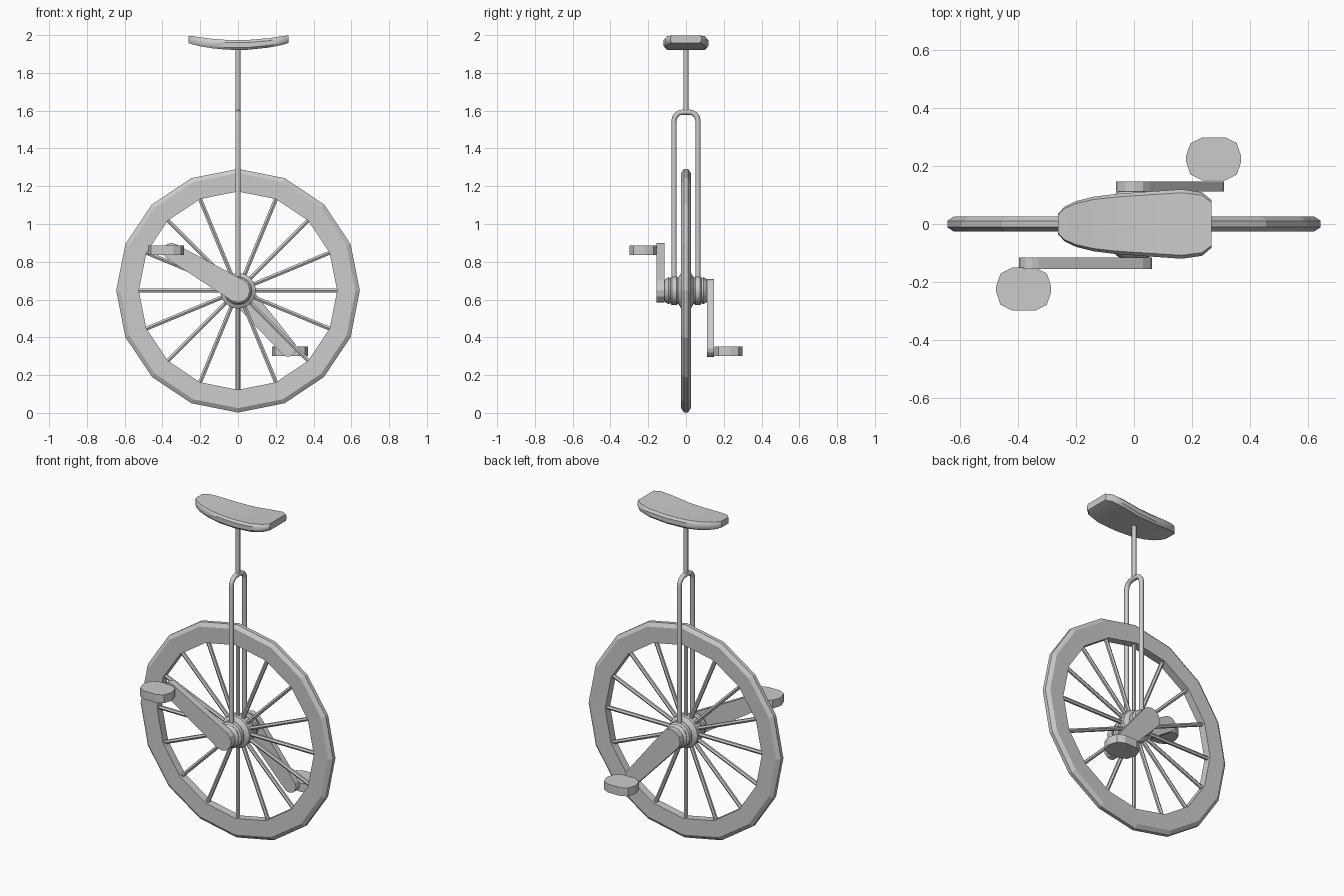
import bpy, bmesh
from math import cos, sin, pi, radians
from mathutils import Vector

if "Cube" in bpy.data.objects:
    bpy.data.objects.remove(bpy.data.objects["Cube"])

C = Vector((0, 0, 0.647))  # wheel centre


def make(name, bm, smooth=None):
    bmesh.ops.recalc_face_normals(bm, faces=bm.faces)
    me = bpy.data.meshes.new(name)
    bm.to_mesh(me)
    bm.free()
    ob = bpy.data.objects.new(name, me)
    bpy.context.collection.objects.link(ob)
    if smooth:
        bpy.ops.object.select_all(action='DESELECT')
        ob.select_set(True)
        bpy.context.view_layer.objects.active = ob
        bpy.ops.object.shade_smooth_by_angle(angle=radians(smooth))
    return ob


def loft(bm, rings, closed=False):
    """Skin a list of point rings; cap the ends unless closed."""
    vs = [[bm.verts.new(p) for p in r] for r in rings]
    n = len(vs[0])
    for i in range(len(vs) if closed else len(vs) - 1):
        a, b = vs[i], vs[(i + 1) % len(vs)]
        for j in range(n):
            k = (j + 1) % n
            bm.faces.new((a[j], a[k], b[k], b[j]))
    if not closed:
        bm.faces.new(vs[0])
        bm.faces.new(vs[-1])


def lathe(name, profile, sides, closed, smooth=None):
    """Turn (radius, y) points about the wheel axle."""
    bm = bmesh.new()
    loft(bm, [[C + Vector((r * cos(2 * pi * i / sides), y, r * sin(2 * pi * i / sides)))
               for i in range(sides)] for r, y in profile], closed)
    return make(name, bm, smooth)


def tube(name, points, radius, sides=8):
    """Round tube following a path."""
    pts = [Vector(p) for p in points]
    rings = []
    for i, p in enumerate(pts):
        t = (pts[min(i + 1, len(pts) - 1)] - pts[max(i - 1, 0)]).normalized()
        u = Vector((1, 0, 0)) if abs(t.x) < 1e-3 else Vector((0, 1, 0))
        v = t.cross(u)
        rings.append([p + radius * (u * cos(2 * pi * j / sides) + v * sin(2 * pi * j / sides))
                      for j in range(sides)])
    bm = bmesh.new()
    loft(bm, rings)
    return make(name, bm, 50)


# wheel rim and tyre
lathe("tyre", [(0.525, -0.024), (0.622, -0.026), (0.645, -0.011),
               (0.645, 0.011), (0.622, 0.026), (0.525, 0.024)], 16, True)

# spokes
for i in range(16):
    a = 2 * pi * i / 16
    d = Vector((cos(a), 0, sin(a)))
    if abs(d.x) < 1e-3:
        d.x = 0
    tube(f"spoke_{i + 1}", [C + d * 0.05, C + d * 0.53], 0.012, 6)

# hub with ridged ends
half = [(0.045, 0.118), (0.062, 0.108), (0.072, 0.092), (0.066, 0.083), (0.076, 0.075),
        (0.076, 0.05), (0.068, 0.042), (0.095, 0.025)]
lathe("hub", half + [(r, -y) for r, y in reversed(half)], 16, False, 30)

# fork: upside-down U
R = 0.045
arc = [(0, 0.063 - R + R * cos(a), 1.592 - R + R * sin(a))
       for a in [radians(d) for d in (0, 22.5, 45, 67.5, 90)]]
side = [(0, 0.063, 0.65)] + arc
tube("fork", side + [(x, -y, z) for x, y, z in reversed(side)], 0.014)

# seat post
tube("seat_post", [(0, 0, 1.585), (0, 0, 1.945)], 0.013)

# cranks and pedals, one each side
for label, s, end, ped in (("front", -1, (-0.352, 0.855), (-0.381, 0.862)),
                           ("back", 1, (0.265, 0.342), (0.275, 0.326))):
    bm = bmesh.new()
    y0, y1 = (-0.155, -0.115) if s < 0 else (0.112, 0.147)
    for (cx, cz), r in (((0, C.z), 0.063), (end, 0.045)):
        for i in range(12):
            for y in (y0, y1):
                bm.verts.new((cx + r * cos(pi * i / 6), y, cz + r * sin(pi * i / 6)))
    res = bmesh.ops.convex_hull(bm, input=bm.verts)
    bmesh.ops.dissolve_limit(bm, angle_limit=0.01, verts=bm.verts, edges=bm.edges)
    make(label + "_crank", bm)

    bm = bmesh.new()
    q = [(0.04, 0.074), (0.08, 0.054), (0.095, 0.01)]
    right = q + [(x, -y) for x, y in reversed(q)]
    outline = right + [(-x, -y) for x, y in right]
    loft(bm, [[(ped[0] + x, s * 0.225 + y, ped[1] + dz) for x, y in outline]
              for dz in (-0.025, 0.025)])
    make(label + "_pedal", bm)

# seat: chamfered cross-sections along a sagging curve
stations = [(-0.262, 0.035, 0.019), (-0.24, 0.06, 0.022), (-0.2, 0.079, 0.024),
            (-0.14, 0.094, 0.025), (-0.06, 0.104, 0.026), (0.05, 0.112, 0.026),
            (0.165, 0.12, 0.025), (0.235, 0.11, 0.023), (0.268, 0.082, 0.02)]
rings = []
for x, w, h in stations:
    z = 1.947 + 0.031 * (x / 0.265) ** 2
    sec = [(w * 0.9, h), (w, h - 0.013), (w, 0.012 - h), (w * 0.9, -h)]
    rings.append([(x, y, z + k) for y, k in sec] + [(x, -y, z + k) for y, k in reversed(sec)])
bm = bmesh.new()
loft(bm, rings)
make("seat", bm, 35)
